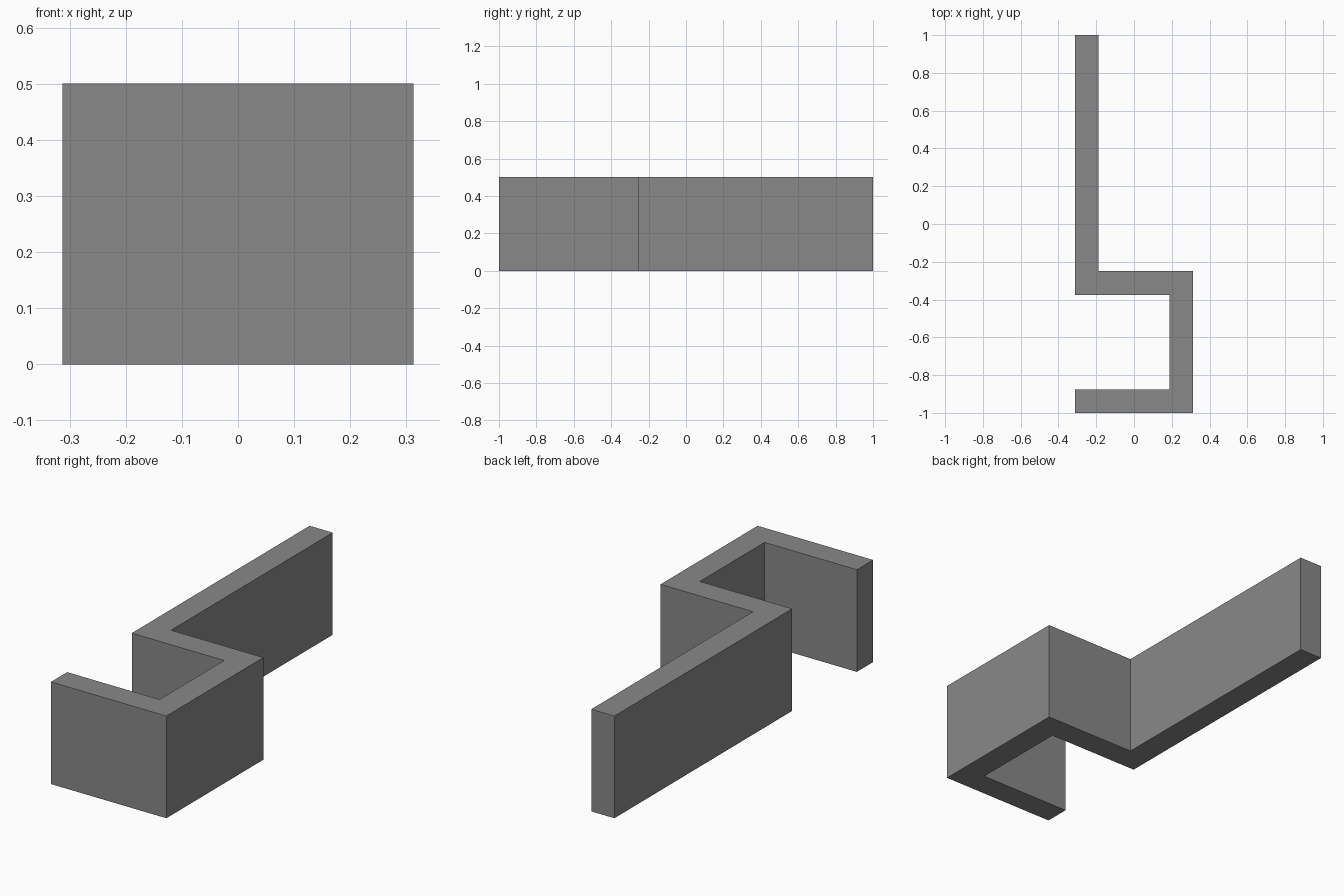
import bpy
import bmesh

cube = bpy.data.objects.get("Cube")
if cube:
    bpy.data.objects.remove(cube, do_unlink=True)

HEIGHT = 0.5
THICK = 0.125
SIDE = 0.3125   # half width
END = 1.0       # half length
STEP = -0.25    # back face of the middle crosspiece

# One flat grey
grey = bpy.data.materials.new("grey")
grey.use_nodes = True
colour = (0.25, 0.25, 0.25, 1)
grey.diffuse_color = colour
grey.node_tree.nodes["Principled BSDF"].inputs["Base Color"].default_value = colour

# Plan outline of the folded wall, counter-clockwise
outline = [
    (-SIDE, -END), (SIDE, -END), (SIDE, STEP), (-SIDE + THICK, STEP),
    (-SIDE + THICK, END), (-SIDE, END), (-SIDE, STEP - THICK),
    (SIDE - THICK, STEP - THICK), (SIDE - THICK, -END + THICK),
    (-SIDE, -END + THICK),
]

# Raise the outline into a solid wall
bm = bmesh.new()
base = bm.faces.new([bm.verts.new((x, y, 0)) for x, y in outline])
raised = bmesh.ops.extrude_face_region(bm, geom=[base], use_keep_orig=True)
top = [v for v in raised["geom"] if isinstance(v, bmesh.types.BMVert)]
bmesh.ops.translate(bm, verts=top, vec=(0, 0, HEIGHT))
bmesh.ops.recalc_face_normals(bm, faces=bm.faces)

mesh = bpy.data.meshes.new("folded_wall")
bm.to_mesh(mesh)
bm.free()
mesh.materials.append(grey)
wall = bpy.data.objects.new("folded_wall", mesh)
bpy.context.collection.objects.link(wall)
